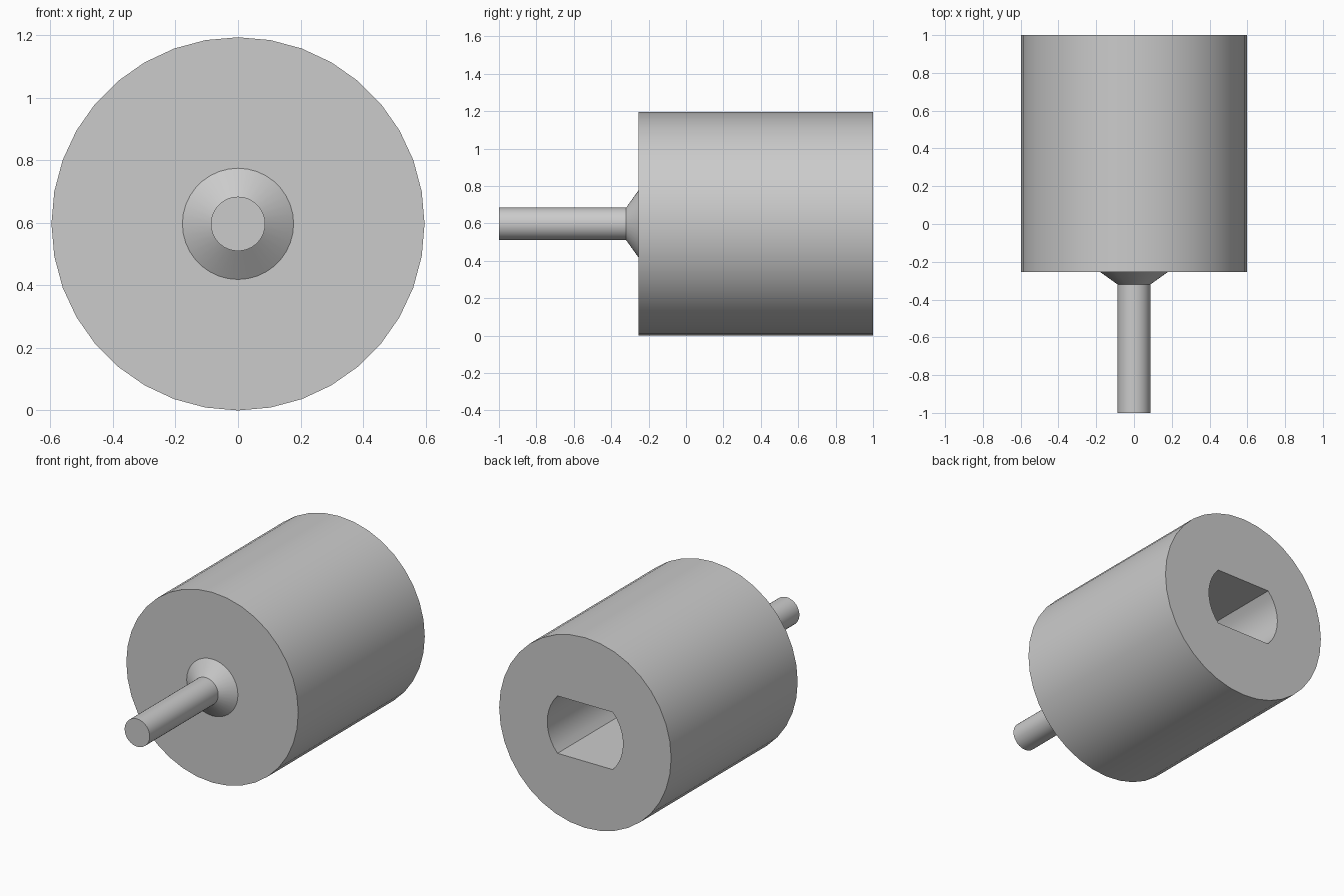
import bpy, bmesh
from math import sin, cos, pi, asin
from mathutils import Vector

cube = bpy.data.objects.get("Cube")
if cube:
    bpy.data.objects.remove(cube, do_unlink=True)

AXIS_Z = 0.597          # height of the turning axis
SIDES = 36

grey = bpy.data.materials.new("plain grey")
grey.use_nodes = True
colour = (0.6, 0.6, 0.6, 1)
grey.diffuse_color = colour
grey.node_tree.nodes["Principled BSDF"].inputs["Base Color"].default_value = colour


def loft(name, sections):
    """Skin a list of (y, outline) sections along y and cap both ends."""
    bm = bmesh.new()
    rings = [[bm.verts.new((x, y, z + AXIS_Z)) for x, z in outline]
             for y, outline in sections]
    count = len(rings[0])
    for a, b in zip(rings, rings[1:]):
        for i in range(count):
            j = (i + 1) % count
            bm.faces.new((a[i], a[j], b[j], b[i]))
    bm.faces.new(rings[0])
    bm.faces.new(rings[-1])
    bmesh.ops.recalc_face_normals(bm, faces=bm.faces)
    mesh = bpy.data.meshes.new(name)
    bm.to_mesh(mesh)
    bm.free()
    mesh.materials.append(grey)
    obj = bpy.data.objects.new(name, mesh)
    bpy.context.collection.objects.link(obj)
    return obj


def circle(radius):
    return [(radius * sin(2 * pi * i / SIDES), radius * cos(2 * pi * i / SIDES))
            for i in range(SIDES)]


def flatted_circle(radius, half_height, steps=10):
    """Circle with its top and bottom cut flat."""
    limit = asin(half_height / radius)
    angles = [-limit + 2 * limit * i / steps for i in range(steps + 1)]
    right = [(radius * cos(a), radius * sin(a)) for a in angles]
    return right + [(-x, -z) for x, z in right]


def smooth(obj):
    bpy.ops.object.select_all(action='DESELECT')
    obj.select_set(True)
    bpy.context.view_layer.objects.active = obj
    bpy.ops.object.shade_smooth_by_angle(angle=pi / 6)


# Cylindrical body with a double-flat socket in its back
body = loft("body", [(-0.255, circle(0.597)), (1.0, circle(0.597))])
socket = flatted_circle(0.263, 0.18)
cutter = loft("socket_cutter", [(0.1, socket), (1.1, socket)])
cutter.hide_render = True
cut = body.modifiers.new("socket", 'BOOLEAN')
cut.operation = 'DIFFERENCE'
cut.solver = 'EXACT'
cut.object = cutter
bpy.context.view_layer.objects.active = body
bpy.ops.object.modifier_apply(modifier=cut.name)
bpy.data.objects.remove(cutter, do_unlink=True)
smooth(body)

# Shaft flaring into a conical collar at the body
shaft = loft("shaft_and_collar", [(-1.0, circle(0.087)), (-0.32, circle(0.087)),
                                  (-0.255, circle(0.178))])
smooth(shaft)
